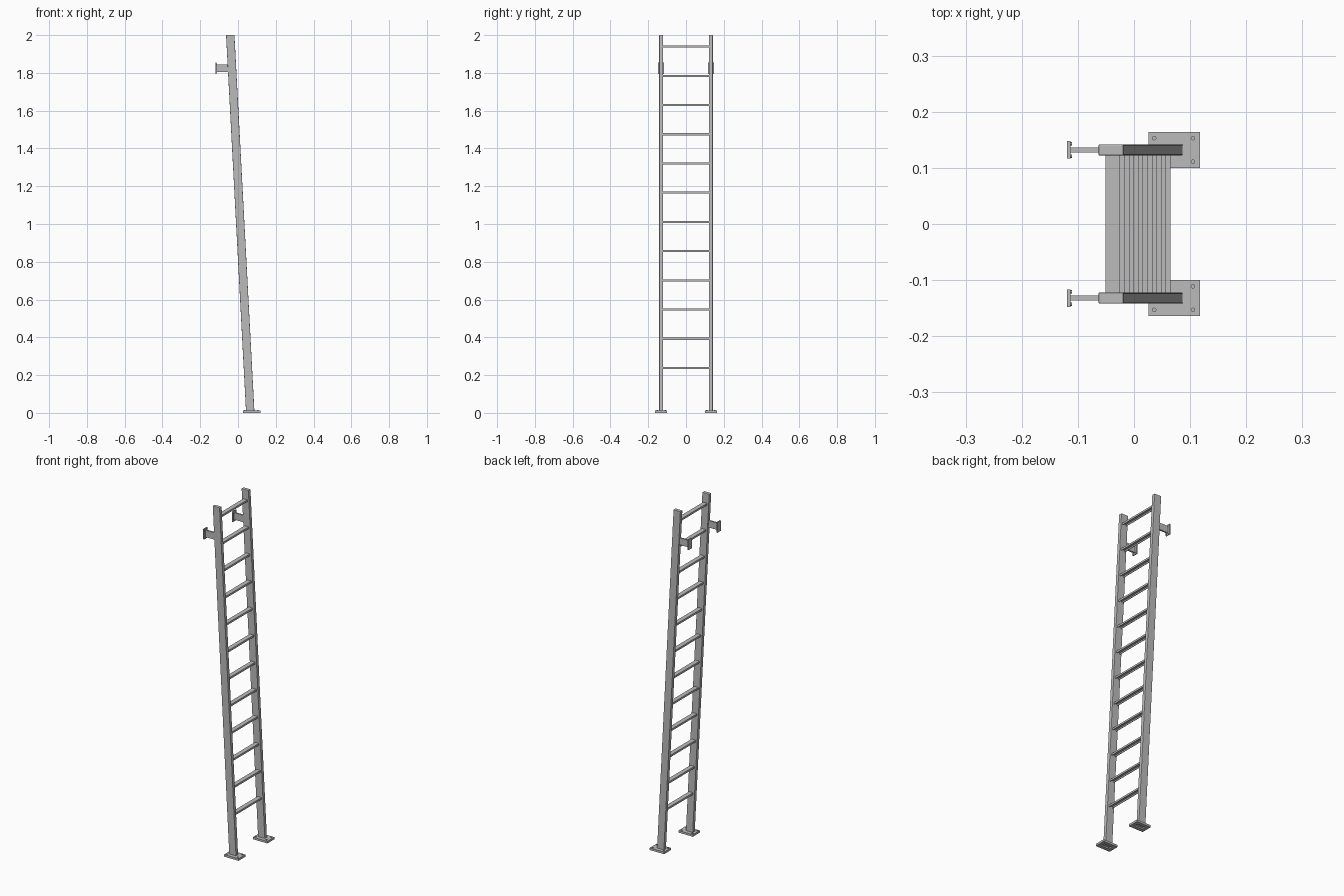
import bpy, bmesh, math
from mathutils import Matrix, Vector

if "Cube" in bpy.data.objects:
    bpy.data.objects.remove(bpy.data.objects["Cube"])

steel = bpy.data.materials.new("galvanised_grey")
steel.use_nodes = True
GREY = (0.50, 0.50, 0.50, 1)
steel.diffuse_color = GREY
steel.node_tree.nodes["Principled BSDF"].inputs["Base Color"].default_value = GREY

HEIGHT, FOOT = 2.0, 0.01
RAIL_Y = 0.132
LEAN = (-0.041 - 0.0645) / (HEIGHT - FOOT)


def rail_x(z):
    """Centre line of the leaning rails."""
    return 0.0645 + LEAN * (z - FOOT)


def finish(name, bm, bevel=0):
    bmesh.ops.recalc_face_normals(bm, faces=bm.faces)
    mesh = bpy.data.meshes.new(name)
    bm.to_mesh(mesh)
    bm.free()
    mesh.materials.append(steel)
    obj = bpy.data.objects.new(name, mesh)
    bpy.context.collection.objects.link(obj)
    if bevel:
        mod = obj.modifiers.new("rounded_edges", "BEVEL")
        mod.width, mod.segments = bevel, 2
        mod.limit_method, mod.angle_limit = "ANGLE", math.radians(50)
    return obj


def box(bm, centre, size):
    bmesh.ops.create_cube(bm, size=1, matrix=Matrix.Translation(centre) @ Matrix.Diagonal((*size, 1)))


def bolt(bm, centre, radius, depth, axis="Z"):
    turn = Matrix.Rotation(math.pi / 2, 4, "Y") if axis == "X" else Matrix()
    bmesh.ops.create_cone(bm, cap_ends=True, segments=12, radius1=radius, radius2=radius,
                          depth=depth, matrix=Matrix.Translation(centre) @ turn)


def prism(bm, profile, start, end):
    """Join two copies of an x-offset/z-offset or x/y profile into a solid."""
    a = [bm.verts.new(Vector(p) + Vector(start)) for p in profile]
    b = [bm.verts.new(Vector(p) + Vector(end)) for p in profile]
    bm.faces.new(a)
    bm.faces.new(b)
    for i in range(len(a)):
        j = (i + 1) % len(a)
        bm.faces.new((a[i], a[j], b[j], b[i]))


for side, y in (("right", -RAIL_Y), ("left", RAIL_Y)):
    out = math.copysign(1, y)

    # Leaning side rail
    bm = bmesh.new()
    w, d = 0.0222, 0.010
    prism(bm, [(-w, -d, 0), (w, -d, 0), (w, d, 0), (-w, d, 0)],
          (rail_x(FOOT), y, FOOT), (rail_x(HEIGHT), y, HEIGHT))
    finish(f"rail_{side}", bm, 0.002)

    # Foot plate, open in the middle under the hollow rail
    bm = bmesh.new()
    for s in (-1, 1):
        box(bm, (0.072 + s * 0.036, y, 0.006), (0.020, 0.064, 0.012))
        box(bm, (0.072, y + s * 0.022, 0.006), (0.052, 0.020, 0.012))
    box(bm, (0.072, y, 0.010), (0.056, 0.030, 0.004))
    finish(f"foot_plate_{side}", bm)

    # Foot bolts
    bm = bmesh.new()
    for x in (0.036, 0.105):
        for s in (-1, 1):
            bolt(bm, (x, y + s * 0.021, 0.011), 0.004, 0.010)
    finish(f"foot_bolts_{side}", bm)

    # Wall bracket: arm, plate and bolts
    bm = bmesh.new()
    box(bm, (-0.080, y, 1.824), (0.068, 0.009, 0.040))
    finish(f"bracket_arm_{side}", bm)
    bm = bmesh.new()
    box(bm, (-0.1165, y, 1.824), (0.006, 0.031, 0.060))
    finish(f"bracket_plate_{side}", bm)
    bm = bmesh.new()
    for dy in (-0.011, 0.011):
        for dz in (-0.022, 0.022):
            bolt(bm, (-0.1135, y + dy, 1.824 + dz), 0.003, 0.006, "X")
    finish(f"bracket_bolts_{side}", bm)

# Rungs: channels open underneath
RUNGS, FIRST, LAST = 12, 0.238, 1.939
w, h, t = 0.013, 0.0055, 0.003
channel = [(-w, 0, -h), (-w, 0, h), (w, 0, h), (w, 0, -h),
           (w - t, 0, -h), (w - t, 0, h - t), (t - w, 0, h - t), (t - w, 0, -h)]
for i in range(RUNGS):
    z = FIRST + (LAST - FIRST) * i / (RUNGS - 1)
    bm = bmesh.new()
    reach = RAIL_Y - 0.009
    prism(bm, channel, (rail_x(z), -reach, z), (rail_x(z), reach, z))
    finish(f"rung_{i + 1}", bm)
